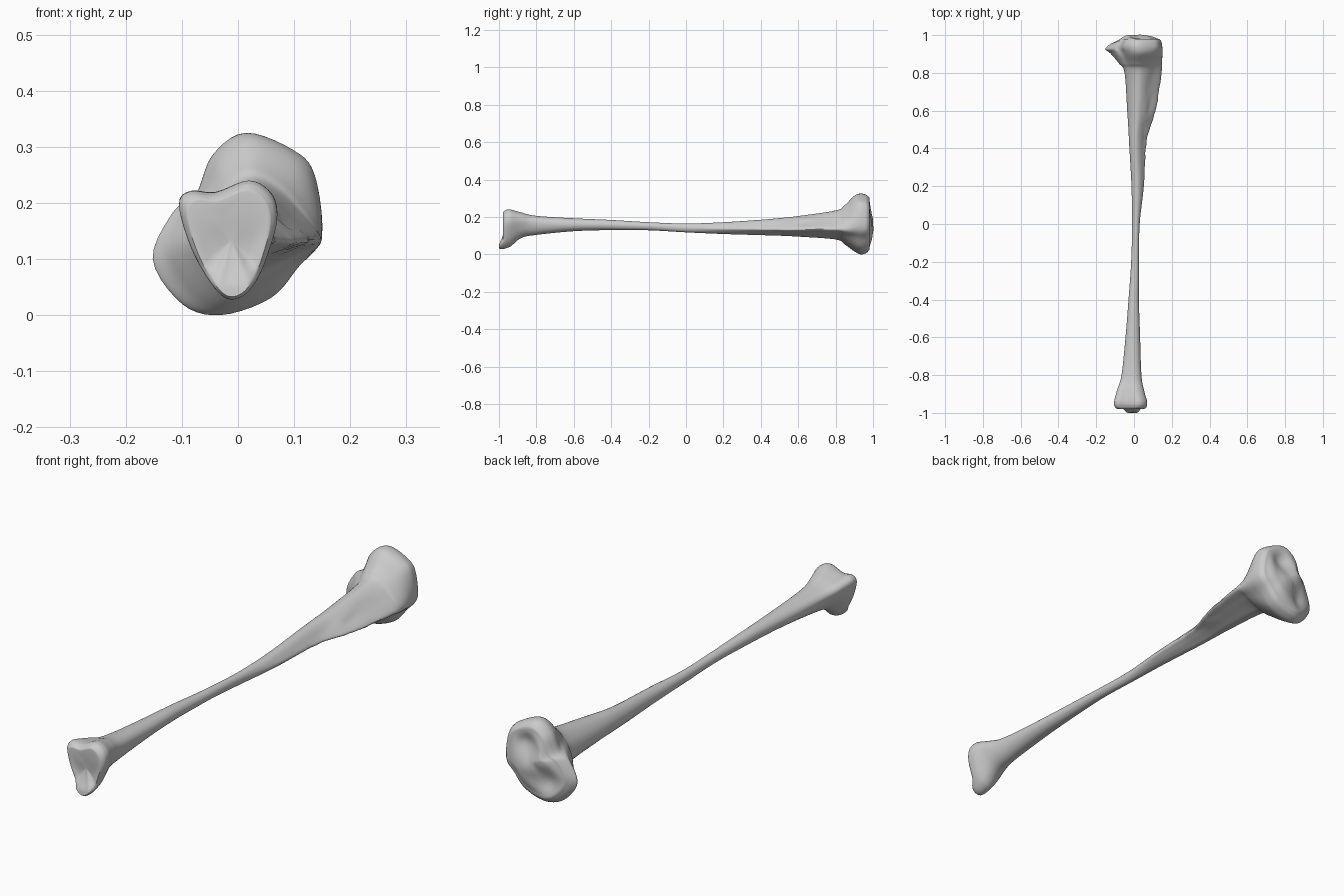
import bpy, bmesh, math
from mathutils import Vector, noise

default_cube = bpy.data.objects.get("Cube")
if default_cube:
    bpy.data.objects.remove(default_cube, do_unlink=True)

SIDES = 60
STEPS = 7

# Cross-section outlines (x, z), clockwise from the top
ankle_outline = [(.02, .24), (.06, .215), (.07, .17), (.055, .11), (.035, .06), (.01, .03),
                 (-.02, .025), (-.05, .055), (-.085, .12), (-.105, .195), (-.085, .22), (-.04, .218)]
shaft_outline = [(math.sin(i * math.pi / 6), math.cos(i * math.pi / 6)) for i in range(12)]
crest_outline = [(-.2, 1), (.15, .75), (.55, .25), (1, -.3), (.6, -.55), (.1, -.8),
                 (-.35, -1), (-.75, -.75), (-1, -.2), (-.95, .3), (-.75, .7), (-.5, .93)]
knee_outline = [(.015, .325), (.1, .295), (.14, .25), (.152, .14), (.11, .085), (.06, .03),
                (-.03, 0), (-.1, .02), (-.153, .1), (-.115, .185), (-.075, .215), (-.045, .285)]

# Stations along the bone: y, x min, x max, z min, z max, outline stage
stations = [
    (-.978, -.092, .058, .033, .225, 0),
    (-.965, -.103, .068, .028, .236, 0),
    (-.94, -.105, .07, .04, .24, 0),
    (-.88, -.09, .055, .088, .224, .2),
    (-.8, -.066, .042, .104, .206, .5),
    (-.6, -.045, .033, .124, .193, .9),
    (-.4, -.029, .026, .13, .184, 1),
    (-.2, -.015, .026, .129, .172, 1),
    (0, -.01, .03, .118, .165, 1),
    (.2, -.014, .052, .109, .172, 1.4),
    (.4, -.025, .062, .103, .185, 1.7),
    (.5, -.03, .08, .1, .194, 1.9),
    (.6, -.036, .115, .095, .205, 2),
    (.8, -.05, .146, .08, .235, 2.1),
    (.85, -.08, .149, .052, .265, 2.4),
    (.9, -.122, .151, .016, .314, 2.8),
    (.935, -.152, .15, 0, .325, 3),
    (.965, -.142, .145, .008, .318, 3),
    (.98, -.122, .132, .025, .303, 3),
]


def spline(a, b, c, d, t):
    """Catmull-Rom interpolation between b and c."""
    return b + (c - a) * (t / 2) + (a * 2 - b * 5 + c * 4 - d) * (t * t / 2) \
        + (b * 3 - a - c * 3 + d) * (t ** 3 / 2)


def smooth_outline(points):
    """Closed smooth outline, fitted to a box from -1 to 1."""
    pts = [Vector(p) for p in points]
    n = len(pts)
    per = SIDES // n
    ring = [spline(*(pts[(i + k) % n] for k in (-1, 0, 1, 2)), j / per)
            for i in range(n) for j in range(per)]
    low = Vector([min(p[a] for p in ring) for a in (0, 1)])
    high = Vector([max(p[a] for p in ring) for a in (0, 1)])
    return [Vector([2 * (p[a] - low[a]) / (high[a] - low[a]) - 1 for a in (0, 1)]) for p in ring]


outlines = [smooth_outline(o) for o in (ankle_outline, shaft_outline, crest_outline, knee_outline)]


def monotone(a, b, c, d, t):
    """Spline value kept between its two neighbours."""
    return max(min(b, c), min(max(b, c), spline(a, b, c, d, t)))


def ramp(value, start, end):
    t = max(0, min(1, (value - start) / (end - start)))
    return t * t * (3 - 2 * t)


def bump(x, z, cx, cz, size):
    return math.exp(-((x - cx) ** 2 + (z - cz) ** 2) / size ** 2)


def shape(x, y, z):
    """Tilt the ends, hang the ankle knob and roughen the crest."""
    knee = ramp(y, .9, .98)
    ankle = ramp(-y, .93, .975)
    rough = ramp(y, .1, .45) * ramp(-y, -.85, -.7) * ramp(x, .03, .08)
    x += rough * .006 * noise.noise(Vector((x * 20, y * 25, z * 30)))
    y -= knee * .028 * ramp(-x, .03, .15)
    y -= ankle * .022 * ramp(-z, -.085, -.045)
    return Vector((x, y, z))


def section(values):
    y, x0, x1, z0, z1, stage = values
    low = min(int(stage), 2)
    mix = stage - low
    ring = []
    for p, q in zip(outlines[low], outlines[low + 1]):
        s = p.lerp(q, mix)
        ring.append(shape((x0 + x1) / 2 + s.x * (x1 - x0) / 2, y, (z0 + z1) / 2 + s.y * (z1 - z0) / 2))
    return ring


# Rings of the whole shaft
rings = []
last = len(stations) - 1
for i in range(last):
    four = [stations[max(0, min(last, i + k))] for k in (-1, 0, 1, 2)]
    for j in range(STEPS):
        rings.append(section([monotone(*column, j / STEPS) for column in zip(*four)]))
rings.append(section(stations[-1]))


def cap(edge, relief):
    """Concentric rings closing an end, with joint hollows and ridges."""
    centre = sum(edge, Vector()) / len(edge)
    result = []
    for scale in (.94, .87, .78, .68, .57, .45, .33, .2, .08):
        ring = []
        for p in edge:
            v = centre.lerp(p, scale)
            v.y = p.y * scale + centre.y * (1 - scale)
            v.y += relief(v.x, v.z) * ramp(1 - scale, 0, .35)
            ring.append(v)
        result.append(ring)
    return result


def knee_relief(x, z):
    return (.016 + .012 * bump(x, z, -.03, .17, .035) + .01 * bump(x, z, .03, .14, .04)
            - .026 * bump(x, z, .045, .24, .05) - .022 * bump(x, z, -.055, .085, .05))


def ankle_relief(x, z):
    return .012 * bump(x, z, -.01, .12, .055) - .006 * bump(x, z, -.01, .045, .02)


rings = cap(rings[0], ankle_relief)[::-1] + rings + cap(rings[-1], knee_relief)

# Skin the rings into one closed surface
bm = bmesh.new()
loops = [[bm.verts.new(p) for p in ring] for ring in rings]
for a, b in zip(loops, loops[1:]):
    for i in range(SIDES):
        k = (i + 1) % SIDES
        bm.faces.new((a[i], a[k], b[k], b[i]))
bm.faces.new(loops[0])
bm.faces.new(loops[-1])
bmesh.ops.recalc_face_normals(bm, faces=bm.faces[:])
mesh = bpy.data.meshes.new("shin_bone")
bm.to_mesh(mesh)
bm.free()

# Plain grey bone
grey = bpy.data.materials.new("bone_grey")
grey.use_nodes = True
grey.diffuse_color = (.6, .6, .6, 1)
grey.node_tree.nodes["Principled BSDF"].inputs["Base Color"].default_value = (.6, .6, .6, 1)
mesh.materials.append(grey)

bone = bpy.data.objects.new("shin_bone", mesh)
bpy.context.collection.objects.link(bone)
bpy.context.view_layer.objects.active = bone
bone.select_set(True)
bpy.ops.object.shade_smooth_by_angle(angle=math.radians(50))
